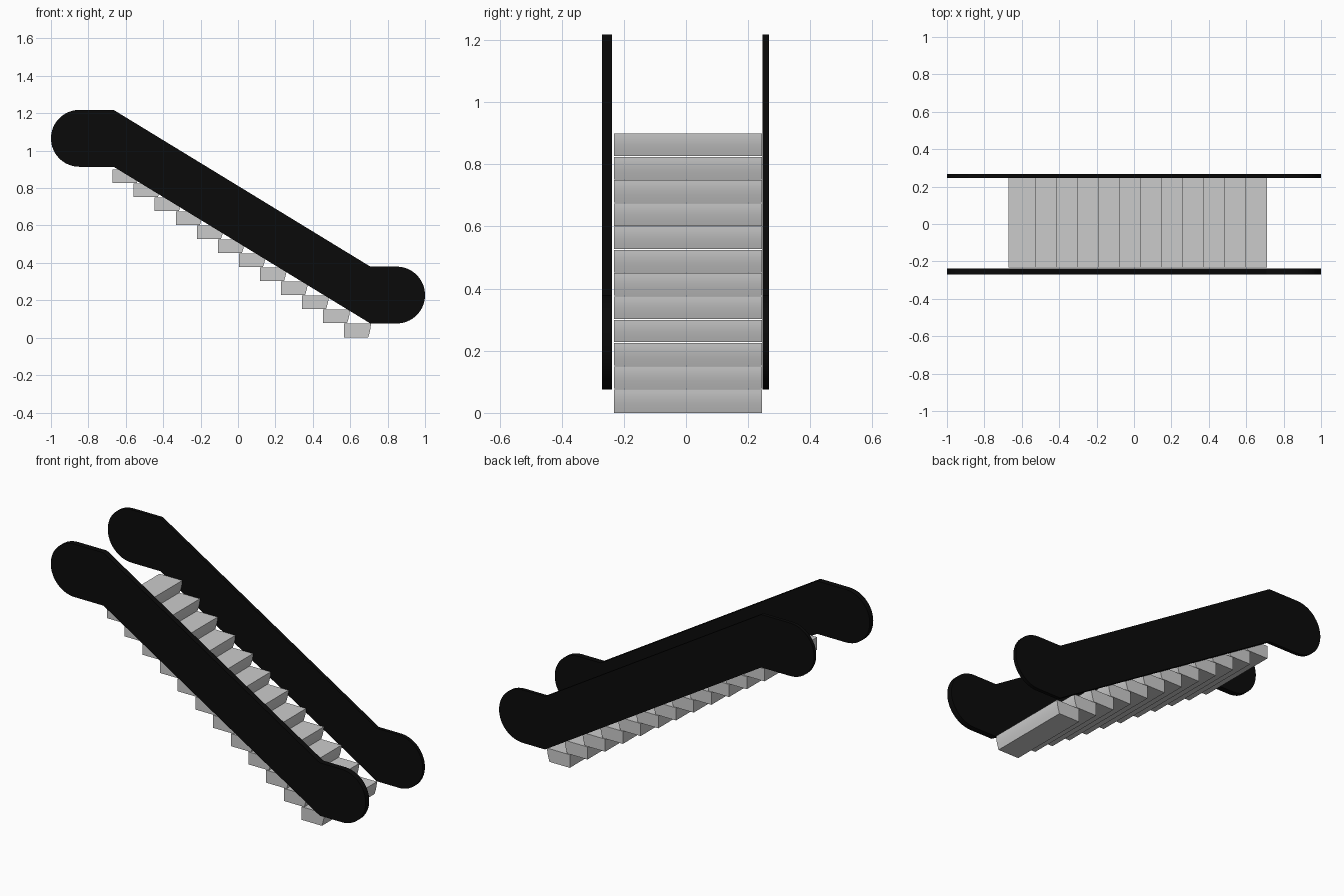
import bpy, bmesh, math

if "Cube" in bpy.data.objects:
    bpy.data.objects.remove(bpy.data.objects["Cube"])


def extrude_profile(name, pts, y0, y1):
    """Solid from an x/z outline, extruded from y0 to y1."""
    bm = bmesh.new()
    face = bm.faces.new([bm.verts.new((x, y0, z)) for x, z in pts])
    ext = bmesh.ops.extrude_face_region(bm, geom=[face])
    verts = [v for v in ext["geom"] if isinstance(v, bmesh.types.BMVert)]
    bmesh.ops.translate(bm, verts=verts, vec=(0, y1 - y0, 0))
    bmesh.ops.recalc_face_normals(bm, faces=bm.faces[:])
    me = bpy.data.meshes.new(name)
    bm.to_mesh(me)
    bm.free()
    ob = bpy.data.objects.new(name, me)
    bpy.context.collection.objects.link(ob)
    bpy.context.view_layer.objects.active = ob
    ob.select_set(True)
    bpy.ops.object.shade_smooth_by_angle(angle=math.radians(30))
    ob.select_set(False)
    return ob


def arc(cx, cz, r, a0, a1, n=32):
    angles = [math.radians(a0 + (a1 - a0) * i / n) for i in range(n + 1)]
    return [(cx + r * math.cos(a), cz + r * math.sin(a)) for a in angles]


black = bpy.data.materials.new("black_rubber")
black.diffuse_color = (0.003, 0.003, 0.003, 1)
black.use_nodes = True
black.node_tree.nodes["Principled BSDF"].inputs["Base Color"].default_value = black.diffuse_color

# Side balustrades: sloped band with rounded level ends
R = 0.152
outline = (arc(-1 + R, 1.066, R, 90, 270) + [(-0.665, 1.066 - R), (0.708, 0.228 - R)]
           + arc(1 - R, 0.228, R, -90, 90) + [(0.708, 0.228 + R), (-0.665, 1.066 + R)])
for name, y0, y1 in (("front_balustrade", -0.27, -0.238),
                     ("back_balustrade", 0.247, 0.267)):
    extrude_profile(name, outline, y0, y1).data.materials.append(black)

# Twelve steps with slightly curved risers
COUNT, RUN, RISE, H = 12, 0.1124, 0.0749, 0.072
for i in range(COUNT):
    x, z = -0.67 + i * RUN, 0.003 + (COUNT - 1 - i) * RISE
    if i == COUNT - 1:
        z, h = 0.0, H + 0.003
    else:
        h = H
    riser = [(x + 0.129 + 0.015 * math.sin(t / 6 * math.pi / 2), z + h * t / 6)
             for t in range(7)]
    extrude_profile(f"step_{i + 1}", [(x, z)] + riser + [(x, z + h)], -0.232, 0.245)
